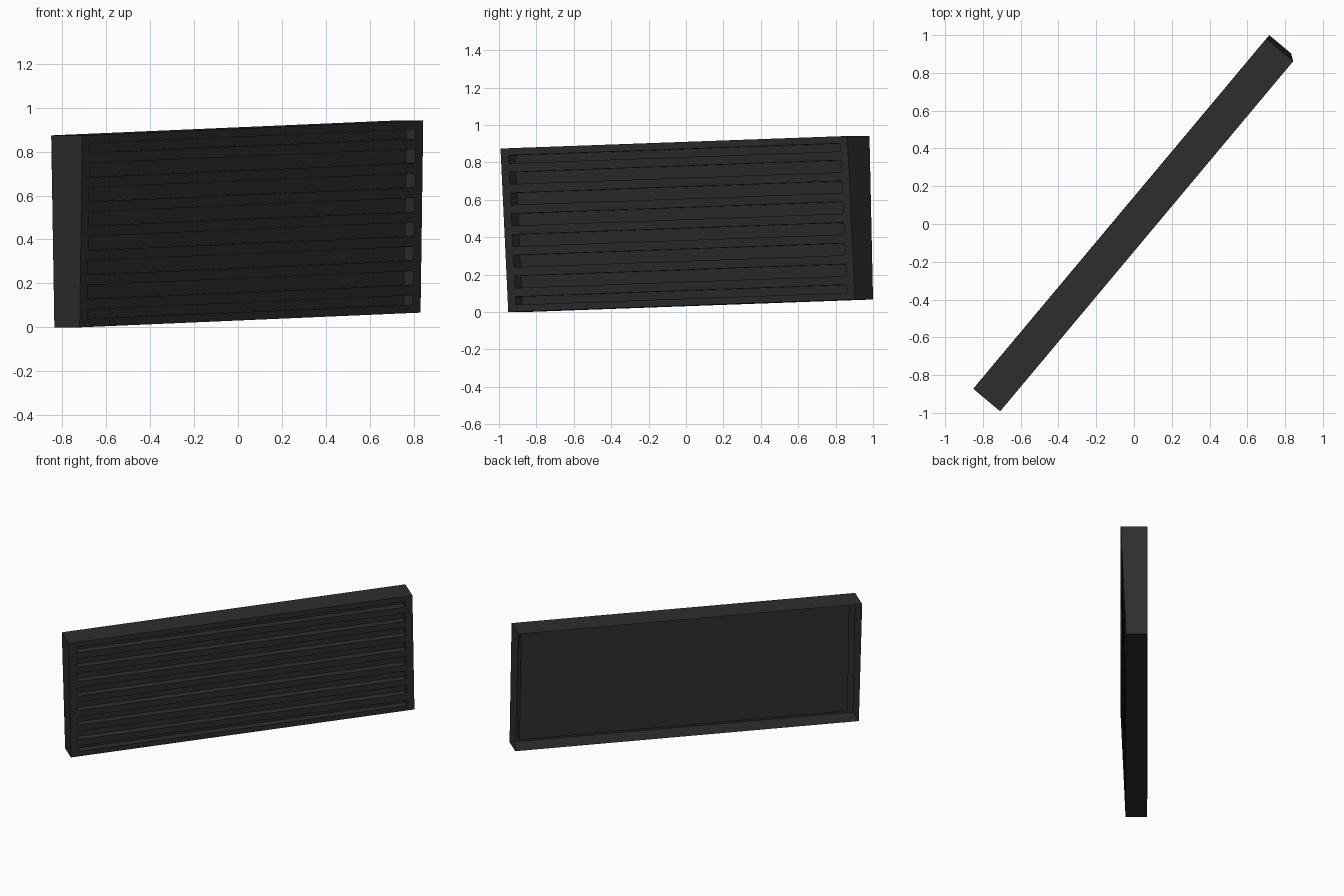
import bpy
from mathutils import Vector

if "Cube" in bpy.data.objects:
    bpy.data.objects.remove(bpy.data.objects["Cube"])

# Panel axes: s along the length, d out from the back plane, h up
L, H = 2.42, 0.874
ORIGIN = Vector((-0.836, -0.854, 0.0))
ALONG = Vector((1.552, 1.854, 0.067)) / L
UP = Vector((-0.0145, -0.019, 0.874)) / H
OUT = Vector((0.767, -0.642, 0.0))

BORDER, LOW, HIGH = 0.054, 0.037, 0.836   # opening limits
RECESS = 0.055                            # depth of the slatted opening

dark = bpy.data.materials.new("dark_grey")
dark.diffuse_color = (0.027, 0.027, 0.027, 1)
dark.use_nodes = True
dark.node_tree.nodes["Principled BSDF"].inputs["Base Color"].default_value = dark.diffuse_color


def front(h):
    """Depth of the leaning front face at height h."""
    return 0.15 + 0.035 * h / H


def point(s, d, h):
    return ORIGIN + ALONG * s + OUT * d + UP * h


def make(name, quads):
    verts, faces = [], []
    for q in quads:
        faces.append(tuple(range(len(verts), len(verts) + 4)))
        verts += [point(*p) for p in q]
    mesh = bpy.data.meshes.new(name)
    mesh.from_pydata(verts, [], faces)
    mesh.materials.append(dark)
    ob = bpy.data.objects.new(name, mesh)
    bpy.context.collection.objects.link(ob)


def loop(s0, s1, h0, h1, inset=0.0, back=False):
    """Rectangle on the front face (set back by inset) or on the back plane."""
    return [(s, 0.0 if back else front(h) - inset, h)
            for s, h in ((s0, h0), (s1, h0), (s1, h1), (s0, h1))]


def bridge(a, b):
    return [(a[i], a[(i + 1) % 4], b[(i + 1) % 4], b[i]) for i in range(4)]


back_rim = loop(0, L, 0, H, back=True)
front_rim = loop(0, L, 0, H)
opening = loop(BORDER, L - BORDER, LOW, HIGH)
recess = loop(BORDER, L - BORDER, LOW, HIGH, RECESS)

# Thin outer casing, open at the back
make("casing", bridge(back_rim, front_rim))
# Front border and the walls of the opening
make("front_border", bridge(front_rim, opening))
make("opening_walls", bridge(opening, recess))
# Flat panel behind the slats
make("recessed_panel", [recess])

# Seven horizontal slats, flush with the front
for i in range(7):
    mid = (LOW + HIGH) / 2 + (i - 3) * 0.111
    a = loop(BORDER, L - BORDER, mid - 0.0235, mid + 0.0235)
    b = loop(BORDER, L - BORDER, mid - 0.0235, mid + 0.0235, RECESS)
    sides = bridge(b, a)
    make(f"slat_{i + 1}", [a, sides[0], sides[2]])
